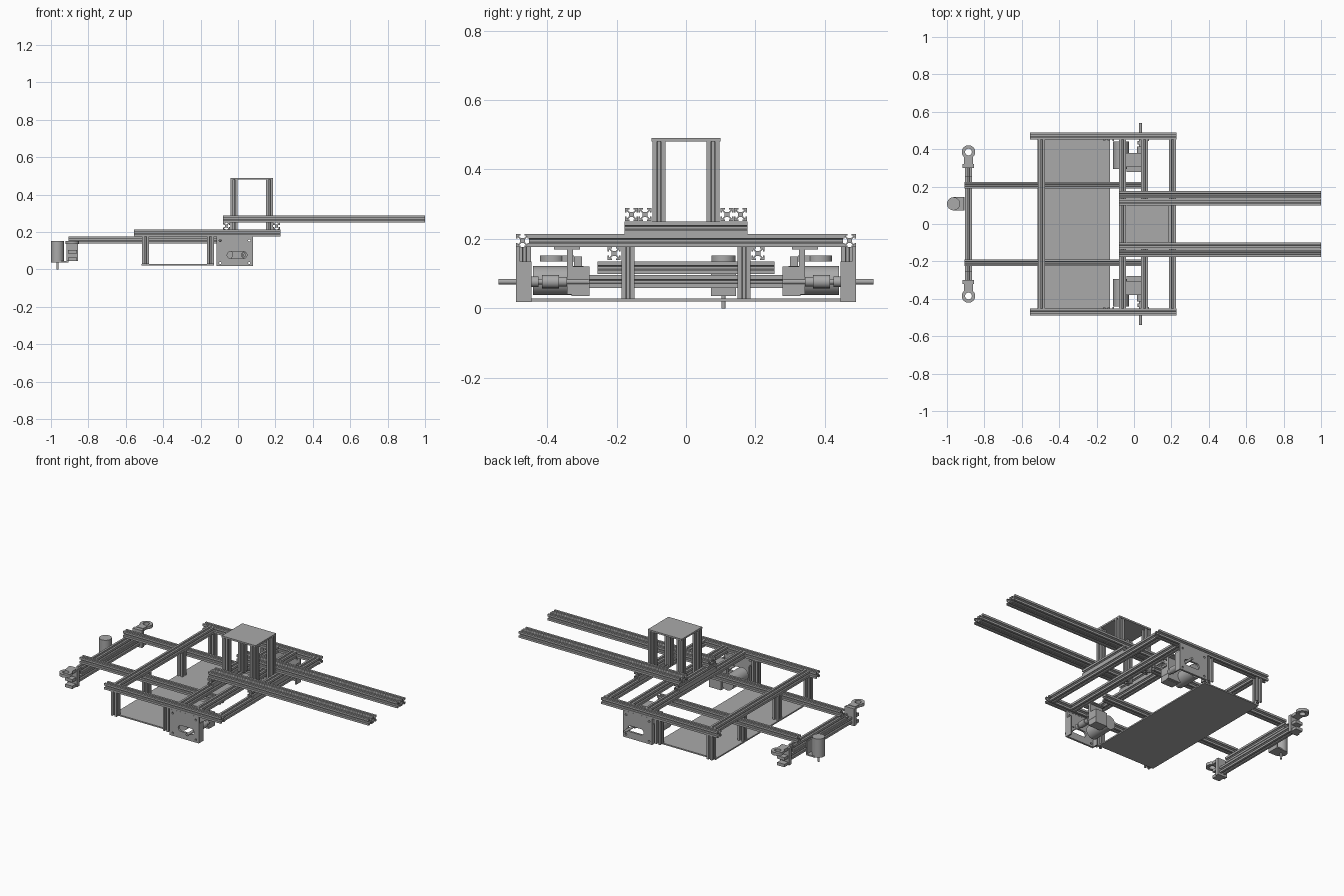
import bpy, bmesh, math
from mathutils import Vector

if "Cube" in bpy.data.objects:
    bpy.data.objects.remove(bpy.data.objects["Cube"])

metal = bpy.data.materials.new("grey_metal")
metal.use_nodes = True
GREY = (0.4, 0.4, 0.4, 1)
metal.diffuse_color = GREY
metal.node_tree.nodes["Principled BSDF"].inputs["Base Color"].default_value = GREY

S = 0.037      # extrusion size
H = S / 2
SIDES = (("right", -1), ("left", 1))


def finish(name, bm, smooth=False):
    bmesh.ops.recalc_face_normals(bm, faces=bm.faces)
    mesh = bpy.data.meshes.new(name)
    bm.to_mesh(mesh)
    bm.free()
    mesh.materials.append(metal)
    if smooth:
        mesh.shade_smooth()
        mesh.set_sharp_from_angle(angle=math.radians(35))
    ob = bpy.data.objects.new(name, mesh)
    bpy.context.collection.objects.link(ob)
    return ob


def to_axis(u, v, w, axis):
    return Vector({"x": (w, u, v), "y": (v, w, u), "z": (u, v, w)}[axis])


def prism(name, outlines, axis, start, end, smooth=False):
    """Extrude closed outlines along an axis between two stations."""
    bm = bmesh.new()
    for pts in outlines:
        low = [bm.verts.new(to_axis(u, v, start, axis)) for u, v in pts]
        high = [bm.verts.new(to_axis(u, v, end, axis)) for u, v in pts]
        bm.faces.new(low[::-1])
        bm.faces.new(high)
        n = len(pts)
        for i in range(n):
            j = (i + 1) % n
            bm.faces.new((low[i], low[j], high[j], high[i]))
    return finish(name, bm, smooth)


def box(name, x, y, z):
    outline = [(x[0], y[0]), (x[1], y[0]), (x[1], y[1]), (x[0], y[1])]
    return prism(name, [outline], "z", *z)


def circle(u, v, r, n=32):
    return [(u + r * math.cos(2 * math.pi * i / n),
             v + r * math.sin(2 * math.pi * i / n)) for i in range(n)]


def cylinder(name, axis, u, v, r, start, end):
    return prism(name, [circle(u, v, r)], axis, start, end, True)


def slot_outline(u, v):
    """Square T-slot section with diagonal webs, four equal sides."""
    lip, mouth, cavity, core = H - 0.004, 0.006, 0.012, 0.007
    side = [(H, -H), (H, -mouth), (lip, -mouth), (lip, -cavity), (core, -0.004),
            (core, 0.004), (lip, cavity), (lip, mouth), (H, mouth)]
    pts = []
    for k in range(4):
        for a, b in side:
            for _ in range(k):
                a, b = -b, a
            pts.append((u + a, v + b))
    return pts


def rail(name, axis, centres, start, end):
    return prism(name, [slot_outline(u, v) for u, v in centres], axis, start, end)


# Main frame
FRAME_Z = 0.195
for side, s in SIDES:
    rail(f"{side}_side_rail", "x", [(s * 0.471, FRAME_Z)], -0.555, 0.228)
for i, x in enumerate((-0.495, -0.062, 0.056, 0.206)):
    rail(f"frame_cross_rail_{i + 1}", "y", [(FRAME_Z, x)], -0.452, 0.452)

# Upper cross rails and twin arms
for name, x in (("rear", -0.062), ("front", 0.206)):
    rail(f"{name}_upper_cross_rail", "y", [(FRAME_Z + S, x)], -0.177, 0.177)
for side, s in SIDES:
    rail(f"{side}_long_arm", "x",
         [(s * 0.118, 0.27), (s * 0.157, 0.27)], -0.08, 1.0)

# Tower
for side, s in SIDES:
    for name, x in (("rear", -0.022), ("front", 0.168)):
        rail(f"{side}_{name}_tower_post", "z", [(x, s * 0.078)], 0.2135, 0.48)
box("tower_top_plate", (-0.04, 0.187), (-0.099, 0.099), (0.48, 0.49))

# Battery tray
box("tray_plate", (-0.515, -0.127), (-0.452, 0.452), (0.02, 0.028))
for side, s in SIDES:
    for name, x, y in (("rear", -0.495, 0.465), ("front", -0.147, 0.465),
                       ("inner", -0.495, 0.167)):
        rail(f"{side}_{name}_tray_post", "z", [(x, s * y)], 0.028, 0.177)

# Tail rails and tail bar
for side, s in SIDES:
    rail(f"{side}_tail_rail", "x", [(s * 0.207, 0.158)], -0.905, 0.037)
rail("upper_tail_bar", "y", [(0.117, -0.885)], -0.255, 0.255)
rail("lower_tail_bar", "y", [(0.077, -0.885)], -0.3, 0.3)

# Tail bar end brackets with rings
for side, s in SIDES:
    box(f"{side}_bracket_back", (-0.918, -0.855),
        sorted((s * 0.3, s * 0.322)), (0.045, 0.15))
    for i, z in enumerate((0.045, 0.085, 0.135)):
        box(f"{side}_bracket_shelf_{i + 1}", (-0.91, -0.862),
            sorted((s * 0.322, s * 0.357)), (z, z + 0.018))
    bm = bmesh.new()
    ring = [bm.verts.new(p) for p in ((0.018, 0, 0.135), (0.036, 0, 0.135),
                                      (0.036, 0, 0.153), (0.018, 0, 0.153))]
    edges = [bm.edges.new((ring[i], ring[(i + 1) % 4])) for i in range(4)]
    bmesh.ops.spin(bm, geom=ring + edges, cent=(0, 0, 0), axis=(0, 0, 1),
                   angle=2 * math.pi, steps=32)
    bmesh.ops.remove_doubles(bm, verts=bm.verts, dist=0.0001)
    bmesh.ops.translate(bm, verts=bm.verts, vec=(-0.885, s * 0.385, 0))
    finish(f"{side}_bracket_ring", bm, True)

# Sensor on the tail bar
cylinder("sensor_body", "z", -0.965, 0.108, 0.035, 0.038, 0.152)
cylinder("sensor_shaft", "z", -0.965, 0.108, 0.006, 0, 0.038)
box("sensor_mount_base", (-0.965, -0.905), (0.072, 0.144), (0.036, 0.044))
box("sensor_mount_back", (-0.913, -0.905), (0.072, 0.144), (0.036, 0.12))

# Drive units
slot = [(x + 0.018 * math.cos(a), 0.077 + 0.018 * math.sin(a))
        for x, first in ((0.03, -90), (-0.04, 90))
        for a in (math.radians(first + 15 * i) for i in range(13))]
holes = [slot] + [circle(x, z, 0.006, 16) for x in (-0.095, 0.06) for z in (0.035, 0.155)]
holes = [[(z, x) for x, z in pts] for pts in holes]
for side, s in SIDES:
    def span(a, b):
        return sorted((s * a, s * b))
    plate = box(f"{side}_drive_plate", (-0.115, 0.08), span(0.478, 0.49), (0.018, 0.177))
    cutter = prism(f"{side}_plate_cutter", holes, "y", *span(0.46, 0.51))
    cutter.hide_render = True
    cutter.hide_viewport = True
    cut = plate.modifiers.new("slot_and_holes", "BOOLEAN")
    cut.operation = "DIFFERENCE"
    cut.solver = "EXACT"
    cut.object = cutter
    for name, x in (("rear", -0.115), ("front", 0.072)):
        box(f"{side}_{name}_drive_flange", (x, x + 0.008), span(0.445, 0.478), (0.018, 0.135))
    # Motor, gearbox and hanging bracket
    cylinder(f"{side}_motor", "y", 0.08, -0.07, 0.042, *span(0.295, 0.44))
    box(f"{side}_gearbox", (-0.04, 0.04), span(0.278, 0.33), (0.036, 0.12))
    box(f"{side}_motor_hanger", (-0.045, 0.04), span(0.325, 0.343), (0.04, 0.17))
    box(f"{side}_hanger_flange", (-0.045, 0.04), span(0.305, 0.38), (0.17, 0.177))
    # Axle with coupling collars
    cylinder(f"{side}_axle", "y", 0.077, 0.035, 0.008, *span(0.28, 0.54))
    for i, (a, b, r) in enumerate(((0.343, 0.365, 0.014), (0.365, 0.415, 0.019),
                                   (0.425, 0.445, 0.015))):
        cylinder(f"{side}_axle_collar_{i + 1}", "y", 0.077, 0.035, r, *span(a, b))
